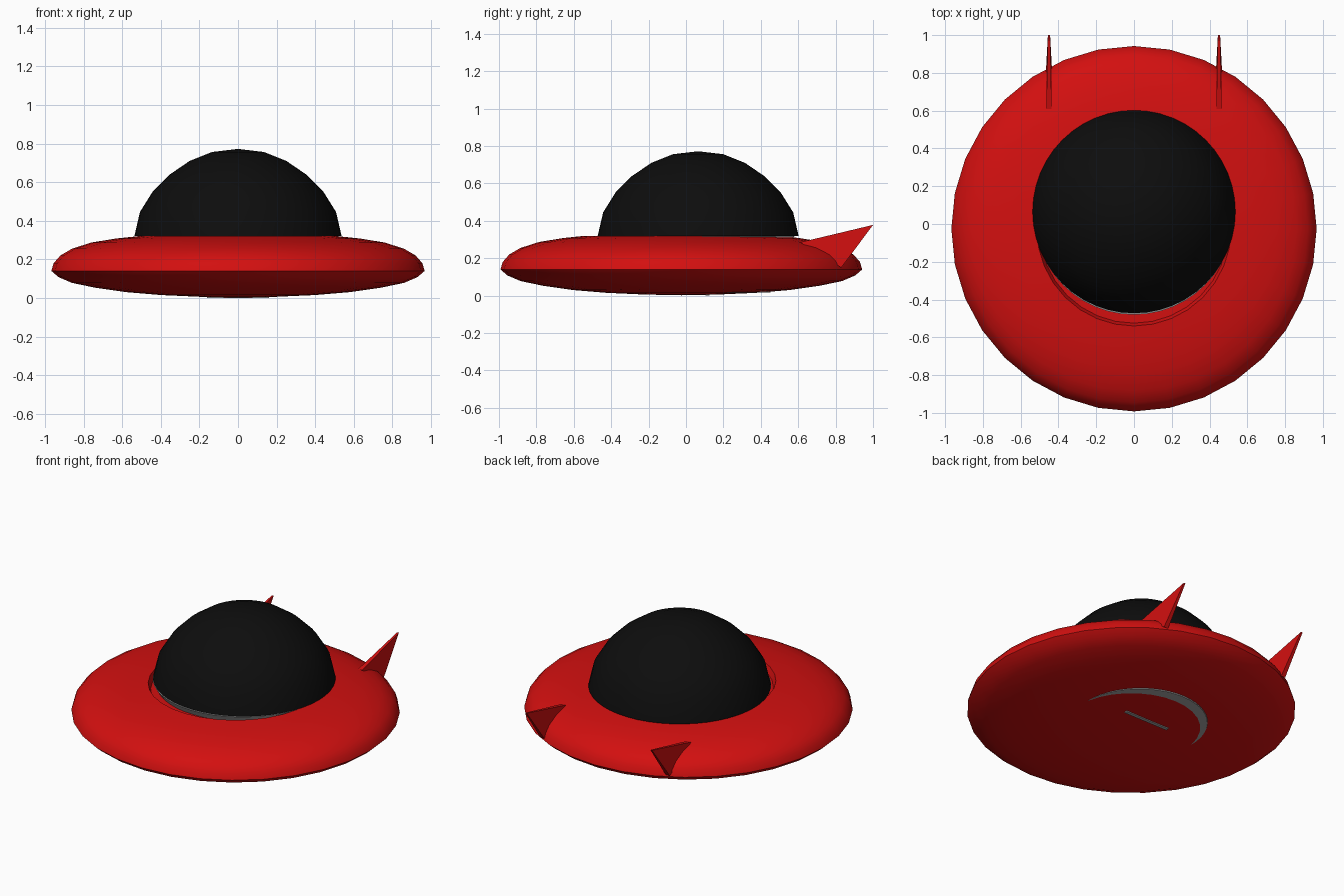
import bpy, bmesh, math

old = bpy.data.objects.get("Cube")
if old:
    bpy.data.objects.remove(old, do_unlink=True)


def material(name, rgb, rough=0.5):
    m = bpy.data.materials.new(name)
    m.use_nodes = True
    m.diffuse_color = (*rgb, 1)
    bsdf = m.node_tree.nodes["Principled BSDF"]
    bsdf.inputs["Base Color"].default_value = (*rgb, 1)
    bsdf.inputs["Roughness"].default_value = rough
    return m


RED = material("hull red", (0.65, 0.005, 0.005))
BLACK = material("canopy black", (0.004, 0.004, 0.004))
GREY = material("cockpit grey", (0.38, 0.38, 0.38))


def finish(name, bm, mat, smooth=None):
    bmesh.ops.remove_doubles(bm, verts=bm.verts, dist=1e-5)
    bmesh.ops.recalc_face_normals(bm, faces=bm.faces)
    mesh = bpy.data.meshes.new(name)
    bm.to_mesh(mesh)
    bm.free()
    mesh.materials.append(mat)
    obj = bpy.data.objects.new(name, mesh)
    bpy.context.collection.objects.link(obj)
    if smooth:
        bpy.ops.object.select_all(action='DESELECT')
        obj.select_set(True)
        bpy.context.view_layer.objects.active = obj
        bpy.ops.object.shade_smooth_by_angle(angle=math.radians(smooth))
    return obj


def lathe(name, profile, steps, centre_y, mat, smooth=30):
    """Spin a (radius, height) profile around a vertical axis."""
    bm = bmesh.new()
    verts = [bm.verts.new((0, -r, z)) for r, z in profile]
    edges = [bm.edges.new(pair) for pair in zip(verts, verts[1:])]
    bmesh.ops.spin(bm, geom=verts + edges, cent=(0, 0, 0), axis=(0, 0, 1),
                   angle=math.tau, steps=steps, use_merge=True)
    bmesh.ops.translate(bm, verts=bm.verts, vec=(0, centre_y, 0))
    return finish(name, bm, mat, smooth)


# Saucer body with a shallow recess under the canopy
lathe("saucer_hull", [
    (0, 0.002), (0.2, 0.006), (0.4, 0.015), (0.58, 0.03), (0.74, 0.053),
    (0.86, 0.078), (0.93, 0.108), (0.967, 0.14), (0.955, 0.18),
    (0.92, 0.22), (0.86, 0.255), (0.76, 0.287), (0.63, 0.308),
    (0.515, 0.32), (0.5, 0.28), (0, 0.28)], 32, -0.025, RED)

# Canopy dome, set back on the hull
lathe("canopy_dome", [
    (0, 0.772), (0.135, 0.756), (0.25, 0.71), (0.357, 0.637),
    (0.44, 0.554), (0.508, 0.445), (0.537, 0.32), (0, 0.32)],
    48, 0.065, BLACK, 35)

# Cockpit tub, whose floor just shows under the hull
lathe("cockpit_tub", [
    (0, 0.319), (0.53, 0.319), (0.5, 0.27), (0.4, 0.0155), (0, 0.0155)],
    48, 0.05, GREY)

# Thin seat support reaching the underside
bm = bmesh.new()
bmesh.ops.create_cube(bm, size=1)
bmesh.ops.scale(bm, verts=bm.verts, vec=(0.32, 0.022, 0.1))
bmesh.ops.translate(bm, verts=bm.verts, vec=(0, 0.115, 0.05))
finish("seat_support", bm, GREY)

# Pair of swept tail fins: (y, z, half thickness) for each corner
corners = [(0.61, 0.285, 0.014), (1.0, 0.378, 0.006), (0.83, 0.15, 0.015)]
for name, x in (("left_fin", 0.45), ("right_fin", -0.45)):
    bm = bmesh.new()
    sides = [[bm.verts.new((x + s * t, y, z)) for y, z, t in corners]
             for s in (-1, 1)]
    for side in sides:
        bm.faces.new(side)
    a, b = sides
    for i in range(3):
        j = (i + 1) % 3
        bm.faces.new((a[i], a[j], b[j], b[i]))
    finish(name, bm, RED)
